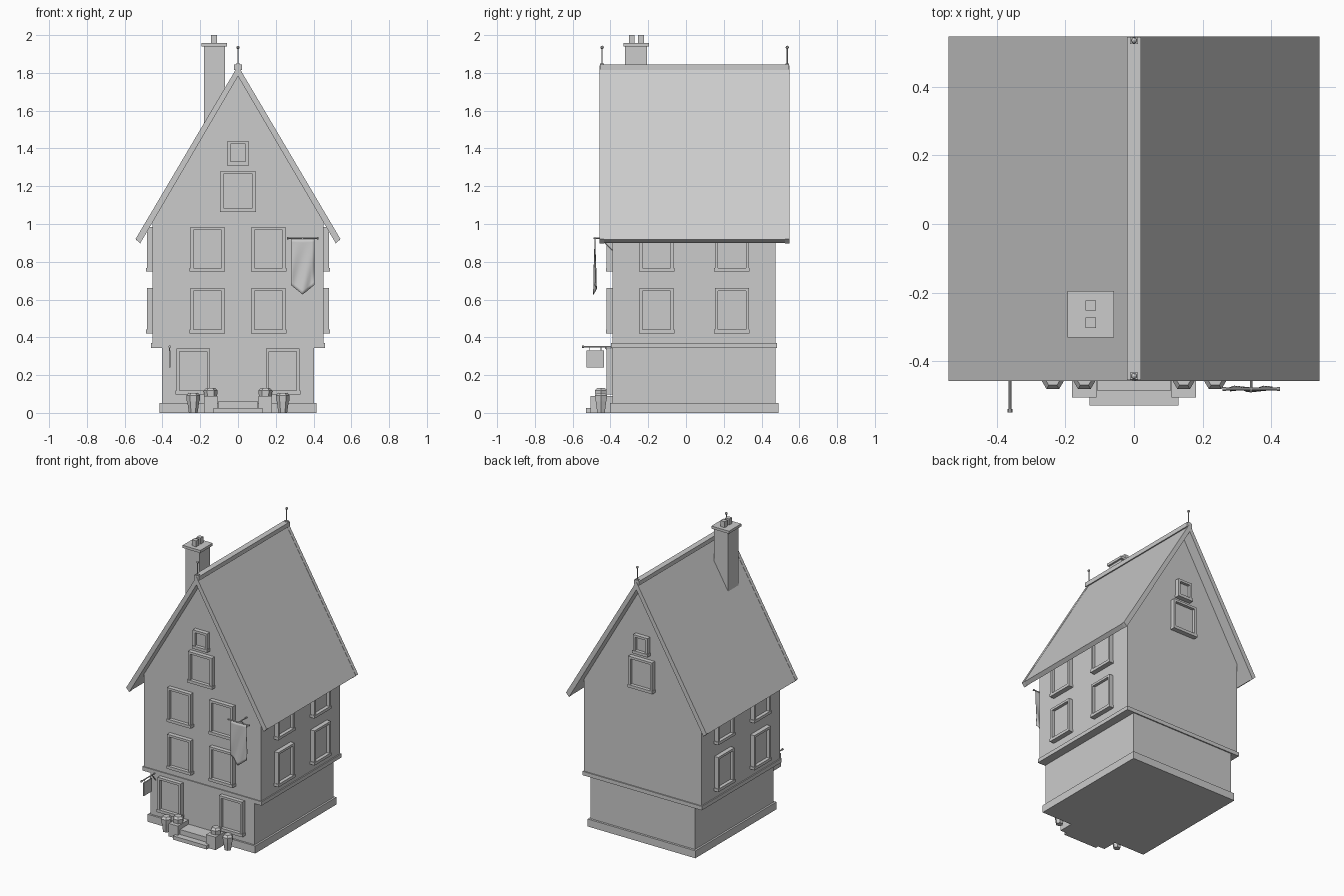
import bpy, bmesh, math
from mathutils import Vector, Matrix

cube = bpy.data.objects.get("Cube")
if cube:
    bpy.data.objects.remove(cube)

grey = bpy.data.materials.new("plain_grey")
grey.use_nodes = True
colour = (0.6, 0.6, 0.6, 1)
grey.diffuse_color = colour
grey.node_tree.nodes["Principled BSDF"].inputs["Base Color"].default_value = colour


def finish(name, bm):
    bmesh.ops.recalc_face_normals(bm, faces=bm.faces)
    mesh = bpy.data.meshes.new(name)
    bm.to_mesh(mesh)
    bm.free()
    mesh.materials.append(grey)
    ob = bpy.data.objects.new(name, mesh)
    bpy.context.collection.objects.link(ob)
    return ob


def add_box(bm, x0, x1, y0, y1, z0, z1):
    mid = Vector((x0 + x1, y0 + y1, z0 + z1)) / 2
    size = Matrix.Diagonal((x1 - x0, y1 - y0, z1 - z0, 1))
    bmesh.ops.create_cube(bm, size=1, matrix=Matrix.Translation(mid) @ size)


def box(name, *bounds):
    bm = bmesh.new()
    add_box(bm, *bounds)
    return finish(name, bm)


def prism(name, profile, y0, y1):
    """Extrude an x-z outline along y."""
    bm = bmesh.new()
    face = bm.faces.new([bm.verts.new((x, y0, z)) for x, z in profile])
    out = bmesh.ops.extrude_face_region(bm, geom=[face])
    verts = [v for v in out["geom"] if isinstance(v, bmesh.types.BMVert)]
    bmesh.ops.translate(bm, vec=(0, y1 - y0, 0), verts=verts)
    return finish(name, bm)


def add_rod(bm, a, b, r0, r1=None, sides=8, turn=0):
    a, b = Vector(a), Vector(b)
    spin = (b - a).to_track_quat("Z", "Y").to_matrix().to_4x4()
    m = Matrix.Translation((a + b) / 2) @ spin @ Matrix.Rotation(turn, 4, "Z")
    bmesh.ops.create_cone(bm, cap_ends=True, segments=sides, radius1=r0,
                          radius2=r0 if r1 is None else r1,
                          depth=(b - a).length, matrix=m)


def window(name, origin, angle, w, z0, z1):
    """Frame, recessed pane and sill; local -y points out of the wall."""
    bm = bmesh.new()
    h, t = w / 2, 0.016
    for s in (-1, 1):
        xs = sorted((s * h, s * (h - t)))
        add_box(bm, *xs, -0.03, 0.01, z0, z1)
    add_box(bm, t - h, h - t, -0.03, 0.01, z1 - t, z1)
    add_box(bm, -h - 0.004, h + 0.004, -0.034, 0.01, z0 - 0.004, z0 + t)
    add_box(bm, t - h, h - t, -0.01, 0.01, z0 + t, z1 - t)
    bm.transform(Matrix.Translation(origin) @ Matrix.Rotation(angle, 4, "Z"))
    finish(name, bm)


FRONT, BACK, SIDE = -0.39, 0.475, 0.452

# Walls
box("plinth", -0.415, 0.415, -0.403, 0.49, 0, 0.052)
box("ground_floor_wall", -0.402, 0.402, FRONT, BACK, 0.04, 0.36)
box("jetty_beam", -0.46, 0.46, -0.397, 0.483, 0.343, 0.37)
prism("upper_wall", [(-SIDE, 0.36), (SIDE, 0.36), (SIDE, 1.03), (0, 1.795), (-SIDE, 1.03)],
      FRONT, BACK)


# Roof slabs, verge boards and ridge
def roof_profile(grow):
    return [(0, 1.835 + grow), (0.542, 0.918 + grow), (0.518, 0.9 - grow),
            (0, 1.785 - grow), (-0.518, 0.9 - grow), (-0.542, 0.918 + grow)]


prism("roof", roof_profile(0), -0.434, 0.525)
prism("front_verge", roof_profile(0.003), -0.458, -0.433)
prism("back_verge", roof_profile(0.003), 0.524, 0.548)
box("ridge_cap", -0.02, 0.02, -0.456, 0.546, 1.815, 1.845)

# Finials
for name, y in (("front_finial", -0.444), ("back_finial", 0.536)):
    bm = bmesh.new()
    add_box(bm, -0.011, 0.011, y - 0.01, y + 0.01, 1.83, 1.85)
    add_rod(bm, (0, y, 1.84), (0, y, 1.93), 0.003)
    bmesh.ops.create_icosphere(bm, subdivisions=2, radius=0.009,
                               matrix=Matrix.Translation((0, y, 1.935)))
    finish(name, bm)

# Chimney
box("chimney_stack", -0.18, -0.07, -0.322, -0.207, 1.45, 1.945)
box("chimney_cap", -0.194, -0.058, -0.332, -0.196, 1.94, 1.958)
for i, y in enumerate((-0.288, -0.238)):
    box(f"chimney_pot_{i}", -0.142, -0.111, y - 0.015, y + 0.015, 1.955, 2.0)

# Windows
ROWS = ((0.425, 0.66), (0.752, 0.985))
for s, side in ((-1, "right"), (1, "left")):
    window(f"ground_window_{side}", (s * 0.237, FRONT, 0), 0, 0.178, 0.102, 0.34)
    for r, (z0, z1) in enumerate(ROWS):
        window(f"front_window_{side}_{r}", (s * 0.162, FRONT, 0), 0, 0.18, z0, z1)
        for i, y in enumerate((-0.155, 0.243)):
            window(f"side_window_{side}_{r}_{i}", (s * SIDE, y, 0), s * math.pi / 2, 0.18, z0, z1)
for name, y, turn in (("front", FRONT, 0), ("back", BACK, math.pi)):
    window(f"{name}_gable_window", (0, y, 0), turn, 0.184, 1.068, 1.28)
    window(f"{name}_attic_window", (0, y, 0), turn, 0.11, 1.315, 1.44)

# Steps, step piers and planters
box("lower_step", -0.13, 0.13, -0.53, -0.39, 0, 0.026)
box("upper_step", -0.107, 0.107, -0.487, -0.39, 0, 0.06)
for s, side in ((-1, "right"), (1, "left")):
    x = s * 0.145
    box(f"step_pier_{side}", x - 0.036, x + 0.036, -0.506, -0.39, 0, 0.09)
    for part, cx, base in (("pier_bush", x, 0.086), ("planter_bush", s * 0.237, 0.06)):
        bm = bmesh.new()
        add_rod(bm, (cx, -0.45, base), (cx, -0.45, base + 0.032), 0.034, 0.037, 6, math.pi / 6)
        add_rod(bm, (cx, -0.45, base + 0.032), (cx, -0.45, base + 0.046), 0.037, 0.024, 6, math.pi / 6)
        finish(f"{part}_{side}", bm)
    bm = bmesh.new()
    add_rod(bm, (s * 0.237, -0.45, 0), (s * 0.237, -0.45, 0.062), 0.023, 0.032, 6, math.pi / 6)
    finish(f"planter_{side}", bm)

# Hanging sign
bm = bmesh.new()
add_rod(bm, (-0.362, -0.548, 0.35), (-0.362, FRONT, 0.35), 0.004)
add_rod(bm, (-0.362, -0.55, 0.35), (-0.362, -0.54, 0.35), 0.007)
for y in (-0.51, -0.45):
    add_rod(bm, (-0.362, y, 0.328), (-0.362, y, 0.35), 0.002)
add_rod(bm, (-0.362, -0.43, 0.35), (-0.362, FRONT, 0.30), 0.003)
add_box(bm, -0.366, -0.358, -0.526, -0.435, 0.24, 0.33)
finish("hanging_sign", bm)

# Banner pole and bracket
bm = bmesh.new()
add_rod(bm, (0.262, -0.482, 0.925), (0.423, -0.482, 0.925), 0.004)
for x in (0.262, 0.42):
    add_rod(bm, (x - 0.003, -0.482, 0.925), (x + 0.006, -0.482, 0.925), 0.006)
add_rod(bm, (0.342, -0.49, 0.925), (0.342, FRONT, 0.925), 0.004)
add_rod(bm, (0.342, -0.455, 0.925), (0.342, FRONT, 0.86), 0.003)
finish("banner_bracket", bm)

# Rippled banner with a pointed foot
bm = bmesh.new()
bmesh.ops.create_grid(bm, x_segments=10, y_segments=14, size=0.5)
for v in bm.verts:
    u, d = v.co.x, 0.5 - v.co.y
    length = 0.295 - 0.1 * abs(u)
    ripple = 0.008 * d * math.sin(9 * u + 5 * d)
    v.co = (0.342 + 0.124 * u, -0.482 + ripple, 0.922 - d * length)
banner = finish("banner", bm)
for p in banner.data.polygons:
    p.use_smooth = True
thick = banner.modifiers.new("thickness", "SOLIDIFY")
thick.thickness = 0.004
thick.offset = 0
